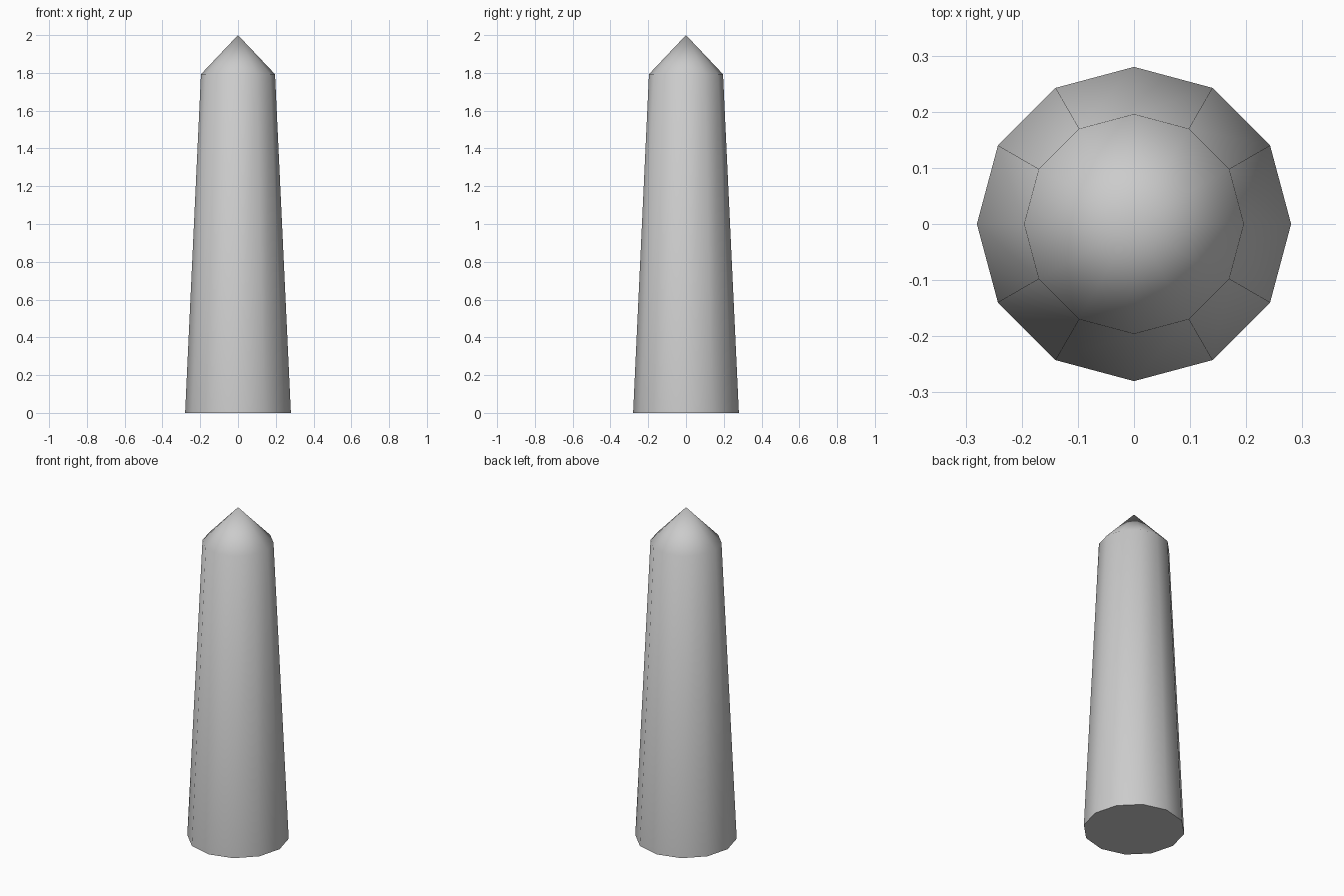
import bpy, bmesh
from math import cos, sin, pi, radians

if "Cube" in bpy.data.objects:
    bpy.data.objects.remove(bpy.data.objects["Cube"])

SIDES = 12


def ring(bm, radius, z):
    return [bm.verts.new((radius * cos(2 * pi * i / SIDES),
                          radius * sin(2 * pi * i / SIDES), z))
            for i in range(SIDES)]


bm = bmesh.new()
base = ring(bm, 0.28, 0.0)
shoulder = ring(bm, 0.196, 1.793)
tip = bm.verts.new((0, 0, 2.0))

# Flat underside
bm.faces.new(base[::-1])

# Tapered shaft and pointed cap
for i in range(SIDES):
    j = (i + 1) % SIDES
    bm.faces.new((base[i], base[j], shoulder[j], shoulder[i]))
    bm.faces.new((shoulder[i], shoulder[j], tip))

mesh = bpy.data.meshes.new("pointed_post")
bm.to_mesh(mesh)
bm.free()
post = bpy.data.objects.new("pointed_post", mesh)
bpy.context.collection.objects.link(post)

# Smooth shaft and tip, sharp bottom rim
bpy.context.view_layer.objects.active = post
post.select_set(True)
bpy.ops.object.shade_smooth_by_angle(angle=radians(60))
